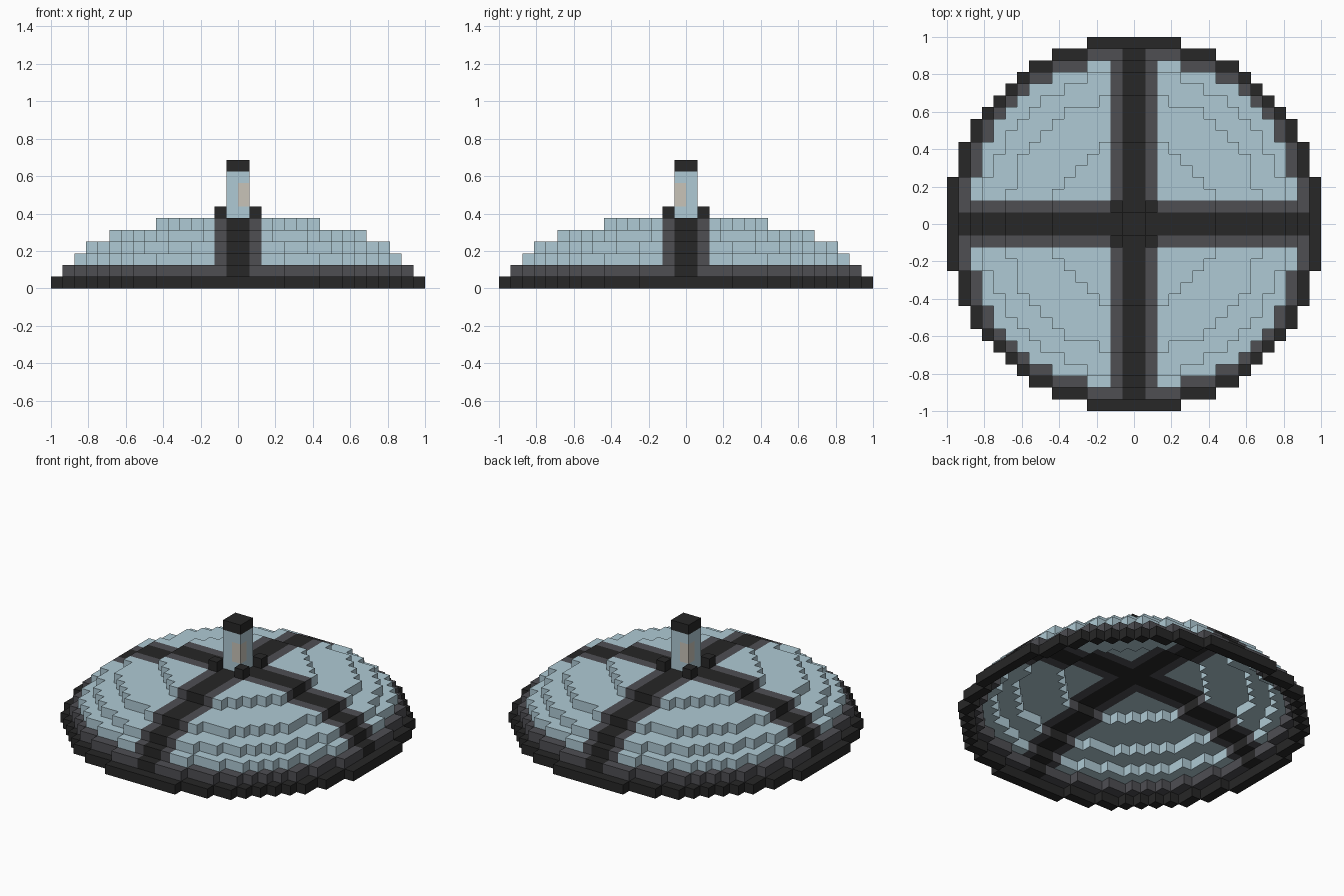
import bpy, bmesh, math
from mathutils import Vector

cube = bpy.data.objects.get("Cube")
if cube:
    bpy.data.objects.remove(cube, do_unlink=True)

UNIT = 1 / 16        # block size
TOP = 6              # layers in the dome
TOWER_TOP = 10


def make_material(name, color):
    mat = bpy.data.materials.new(name)
    mat.use_nodes = True
    rgba = (*color, 1)
    mat.diffuse_color = rgba
    bsdf = mat.node_tree.nodes["Principled BSDF"]
    bsdf.inputs["Base Color"].default_value = rgba
    bsdf.inputs["Roughness"].default_value = 0.8
    return mat


BLACK = make_material("charcoal", (0.02, 0.02, 0.02))
GREY = make_material("dark grey", (0.077, 0.077, 0.086))
BLUE = make_material("pale blue", (0.43, 0.59, 0.66))
BEIGE = make_material("warm beige", (0.58, 0.55, 0.48))

MATERIALS = {
    "base_rim": BLACK, "lower_rim": GREY, "dome_panels": BLUE,
    "rib_cores": BLACK, "rib_edges": GREY, "crown_blocks": BLACK,
    "tower": BLUE, "tower_windows": BEIGE, "tower_cap": BLACK,
}
cells = {}


def disc(radius):
    """Round set of blocks."""
    span = range(-radius, radius)
    return {(i, j) for i in span for j in span
            if math.hypot(i + 0.5, j + 0.5) < radius}


def shrink(shape):
    """Peel one block off the edge of a set of blocks."""
    return {(i, j) for i, j in shape
            if {(i + 1, j), (i - 1, j), (i, j + 1), (i, j - 1)} <= shape}


def dome_part(i, j, k):
    """Choose the part a dome block belongs to."""
    offset = min(abs(i + 0.5), abs(j + 0.5))
    if k == 0:
        return "base_rim"
    if offset < 1:
        return "rib_cores"
    if k == 1:
        return "lower_rim"
    return "rib_edges" if offset < 2 else "dome_panels"


# Hollow stepped dome: each ring is open under the whole layer above it
base = disc(16)
layers = [base, shrink(base), shrink(shrink(base)), disc(13), disc(11), disc(7)]
for k, (shape, above) in enumerate(zip(layers, layers[1:] + [set()])):
    for i, j in shape - above:
        cells[i, j, k] = dome_part(i, j, k)

# Four corner blocks around the tower foot
for i in (-2, 1):
    for j in (-2, 1):
        cells[i, j, TOP] = "crown_blocks"

# Tower with a cap and windows wrapped round two opposite corners
for k in range(TOP, TOWER_TOP + 1):
    for i in (-1, 0):
        for j in (-1, 0):
            part = "tower_cap" if k == TOWER_TOP else "tower"
            if i != j and k in (TOP + 1, TOP + 2):
                part = "tower_windows"
            cells[i, j, k] = part


def build_part(name, material):
    """Mesh the outward faces of every block in one part."""
    bm = bmesh.new()
    for cell, part in cells.items():
        if part != name:
            continue
        centre = Vector(cell) + Vector((0.5, 0.5, 0.5))
        for axis in range(3):
            for sign in (-1, 1):
                step = Vector((0, 0, 0))
                step[axis] = sign
                if tuple(int(c + s) for c, s in zip(cell, step)) in cells:
                    continue
                u = Vector((0, 0, 0))
                u[(axis + 1) % 3] = 0.5
                v = step.cross(u)
                mid = centre + step / 2
                corners = (mid - u - v, mid + u - v, mid + u + v, mid - u + v)
                bm.faces.new([bm.verts.new(c * UNIT) for c in corners])
    bmesh.ops.remove_doubles(bm, verts=bm.verts, dist=UNIT / 100)
    mesh = bpy.data.meshes.new(name)
    bm.to_mesh(mesh)
    bm.free()
    mesh.materials.append(material)
    bpy.context.collection.objects.link(bpy.data.objects.new(name, mesh))


for part_name, part_material in MATERIALS.items():
    build_part(part_name, part_material)
